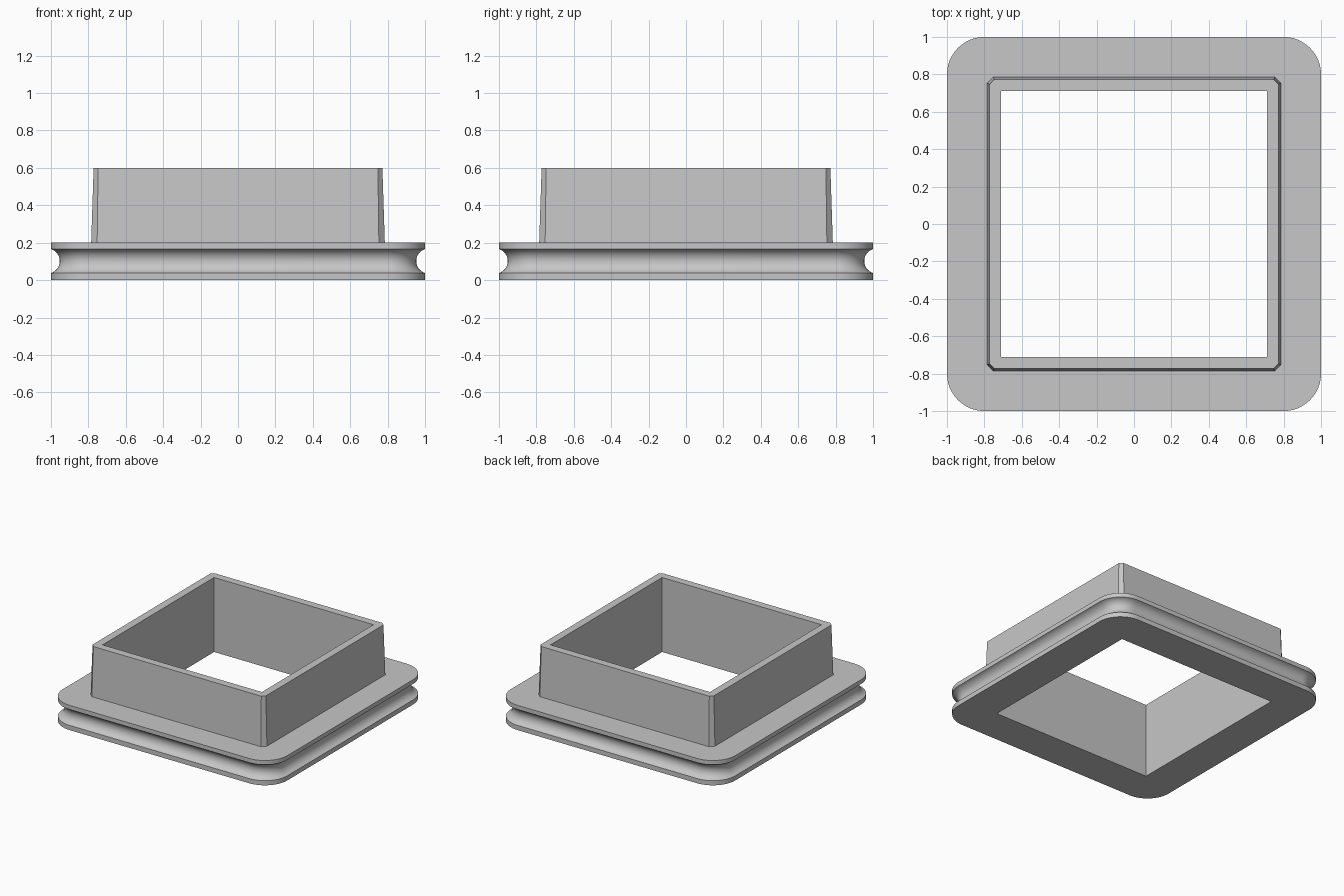
import bpy, bmesh
from math import pi, sin, cos, asin

cube = bpy.data.objects.get("Cube")
if cube:
    bpy.data.objects.remove(cube, do_unlink=True)

STEPS = 12        # segments per corner
HOLE = 0.71       # half width of the square opening
FLANGE_Z, TOP_Z = 0.2, 0.6

grey = bpy.data.materials.new("grey")
grey.use_nodes = True
grey.diffuse_color = (0.57, 0.57, 0.57, 1)
grey.node_tree.nodes["Principled BSDF"].inputs["Base Color"].default_value = grey.diffuse_color


def square_ring(half, corner, rounded):
    """Square outline whose corners are arcs or straight chamfers."""
    points = []
    c = half - corner
    for quarter in range(4):
        for i in range(STEPS + 1):
            t = i / STEPS
            a = t * pi / 2
            u, v = (cos(a), sin(a)) if rounded else (1 - t, t)
            x, y = c + corner * u, c + corner * v
            for _ in range(quarter):
                x, y = -y, x
            points.append((x, y))
    return points


# Cross-section, from the underside of the opening around to its top
section = [(HOLE, 0, 0, False), (1, 0, 0.2, True)]

# Round groove in the flange edge
radius, axis_x, axis_z = 0.067, 1.02, 0.102
open_angle = asin((axis_x - 1) / radius)
start, end = -pi / 2 - open_angle, -1.5 * pi + open_angle
for i in range(17):
    a = start + (end - start) * i / 16
    half = axis_x + radius * cos(a)
    section.append((half, axis_z + radius * sin(a), half - 0.8, True))

# Flange top, tapered collar with chamfered corners, rim
section += [(1, FLANGE_Z, 0.2, True),
            (0.785, FLANGE_Z, 0.032, False),
            (0.772, TOP_Z, 0.024, False),
            (HOLE, TOP_Z, 0, False)]

# Bridge the rings into one closed solid
bm = bmesh.new()
rings = [[bm.verts.new((x, y, z)) for x, y in square_ring(half, corner, rounded)]
         for half, z, corner, rounded in section]
for a, b in zip(rings, rings[1:] + rings[:1]):
    for i in range(len(a)):
        j = (i + 1) % len(a)
        bm.faces.new((a[i], a[j], b[j], b[i]))
bmesh.ops.remove_doubles(bm, verts=bm.verts, dist=0.0001)
bmesh.ops.recalc_face_normals(bm, faces=bm.faces)

mesh = bpy.data.meshes.new("flanged_square_collar")
bm.to_mesh(mesh)
bm.free()
mesh.materials.append(grey)
collar = bpy.data.objects.new("flanged_square_collar", mesh)
bpy.context.collection.objects.link(collar)
bpy.context.view_layer.objects.active = collar
collar.select_set(True)
bpy.ops.object.shade_smooth_by_angle()
